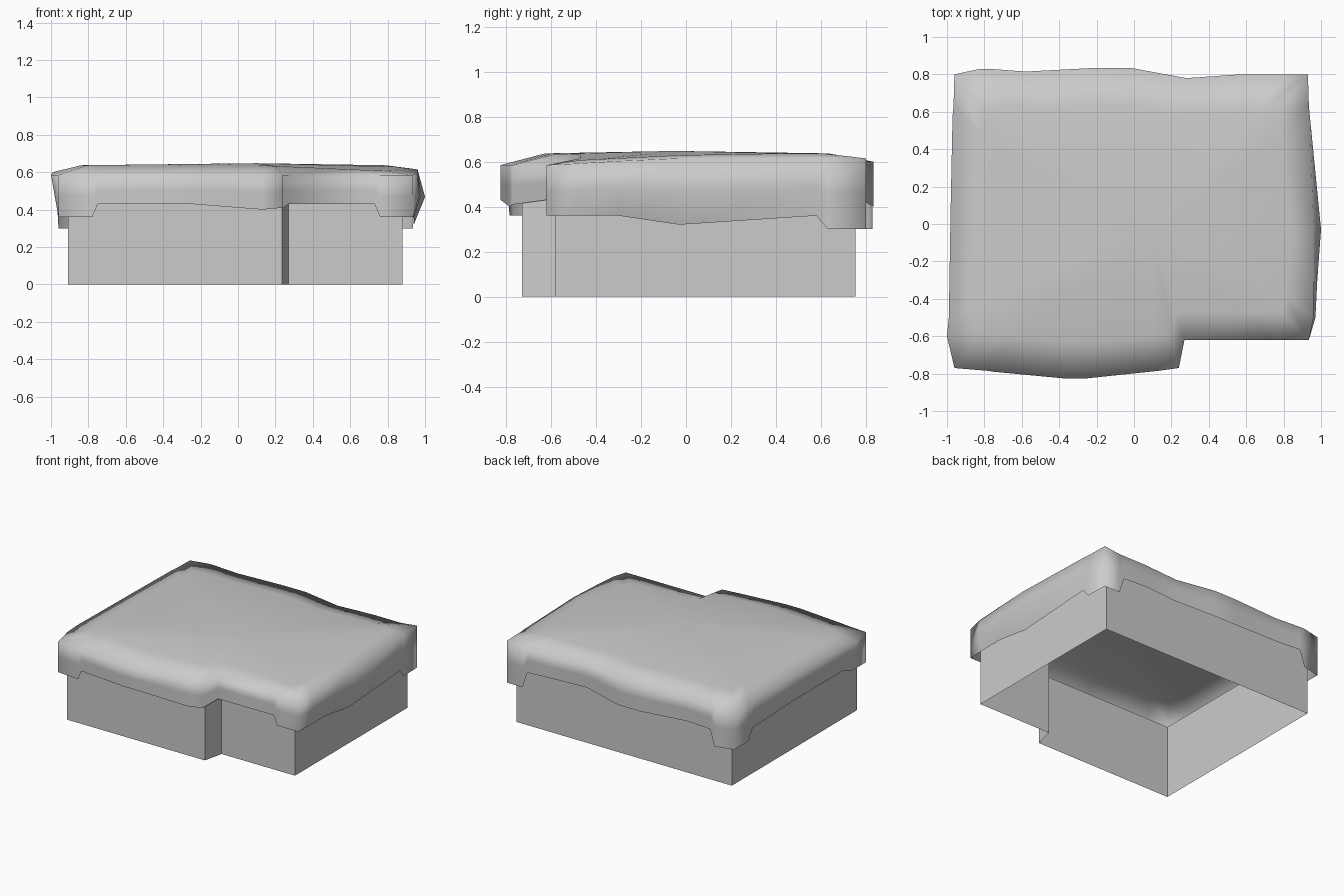
import bpy
import bmesh

if "Cube" in bpy.data.objects:
    bpy.data.objects.remove(bpy.data.objects["Cube"], do_unlink=True)


def make_material(name, colour):
    mat = bpy.data.materials.new(name)
    mat.use_nodes = True
    mat.diffuse_color = colour
    mat.node_tree.nodes["Principled BSDF"].inputs["Base Color"].default_value = colour
    return mat


plain_grey = make_material("plain_grey", (0.6, 0.6, 0.6, 1))


def add_ring(bm, points):
    return [bm.verts.new(p) for p in points]


def bridge(bm, lower, upper):
    """Join two closed rings, ordered counter-clockwise from above."""
    count = len(lower)
    for i in range(count):
        j = (i + 1) % count
        bm.faces.new((lower[i], lower[j], upper[j], upper[i]))


def finish(bm, name, smooth):
    mesh = bpy.data.meshes.new(name)
    for face in bm.faces:
        face.smooth = smooth
    bm.to_mesh(mesh)
    bm.free()
    mesh.materials.append(plain_grey)
    obj = bpy.data.objects.new(name, mesh)
    bpy.context.collection.objects.link(obj)
    return obj


# Walls: an open shell with a step in the front
plan = [(-0.91, -0.73), (0.235, -0.73), (0.27, -0.58),
        (0.88, -0.58), (0.88, 0.755), (-0.91, 0.755)]
bm = bmesh.new()
foot = add_ring(bm, [(x, y, 0) for x, y in plan])
head = add_ring(bm, [(x, y, 0.55) for x, y in plan])
bridge(bm, foot, head)
finish(bm, "walls", False)

# Roof covering: outline with the height of its hanging lower edge (x, y, z)
front = [(-0.96, -0.77, 0.36), (-0.78, -0.785, 0.36), (-0.75, -0.79, 0.43),
         (-0.38, -0.825, 0.43), (-0.25, -0.825, 0.43), (0.13, -0.785, 0.4),
         (0.24, -0.77, 0.41), (0.27, -0.62, 0.43), (0.73, -0.62, 0.43),
         (0.76, -0.62, 0.36), (0.935, -0.62, 0.36)]
left = [(0.97, -0.5, 0.36), (0.98, -0.3, 0.36), (1.0, -0.03, 0.32),
        (0.94, 0.58, 0.36), (0.935, 0.63, 0.3)]
back = [(0.93, 0.8, 0.3), (0.8, 0.8, 0.3), (0.76, 0.8, 0.42),
        (0.57, 0.8, 0.43), (0.28, 0.78, 0.43), (-0.02, 0.835, 0.4),
        (-0.2, 0.835, 0.4), (-0.58, 0.815, 0.42), (-0.78, 0.83, 0.42),
        (-0.82, 0.83, 0.3), (-0.96, 0.8, 0.3)]
right = [(-0.965, 0.63, 0.3), (-0.97, 0.58, 0.38), (-0.98, 0.1, 0.4),
         (-0.99, -0.5, 0.4), (-1.0, -0.6, 0.36)]
outline = front + left + back + right


def rim_height(x, y):
    if y < -0.55:
        return 0.585
    if x > 0.9:
        return 0.585 + 0.03 * min(1, (y + 0.6) / 0.5)
    return 0.6


def crown_height(x, y):
    # The covering sags towards the shorter front corner
    sag = max(0, 1 - ((x - 0.93) ** 2 + (y + 0.62) ** 2) ** 0.5 / 0.8)
    return 0.637 - 0.03 * sag


bm = bmesh.new()
hem = add_ring(bm, [(max(-0.96, min(0.94, x)), y, z) for x, y, z in outline])
belly = add_ring(bm, [(x if x > 0 else max(x, -0.98), y, (z + rim_height(x, y)) / 2)
                      for x, y, z in outline])
rim = add_ring(bm, [(min(x, 0.96), y, rim_height(x, y)) for x, y, z in outline])
crown = add_ring(bm, [(x * 0.84, y * 0.76, crown_height(x, y)) for x, y, z in outline])
for lower, upper in ((hem, belly), (belly, rim), (rim, crown)):
    bridge(bm, lower, upper)
peak = bm.verts.new((0.1, -0.05, 0.648))
for i, vert in enumerate(crown):
    bm.faces.new((vert, crown[(i + 1) % len(crown)], peak))
finish(bm, "roof_covering", True)
